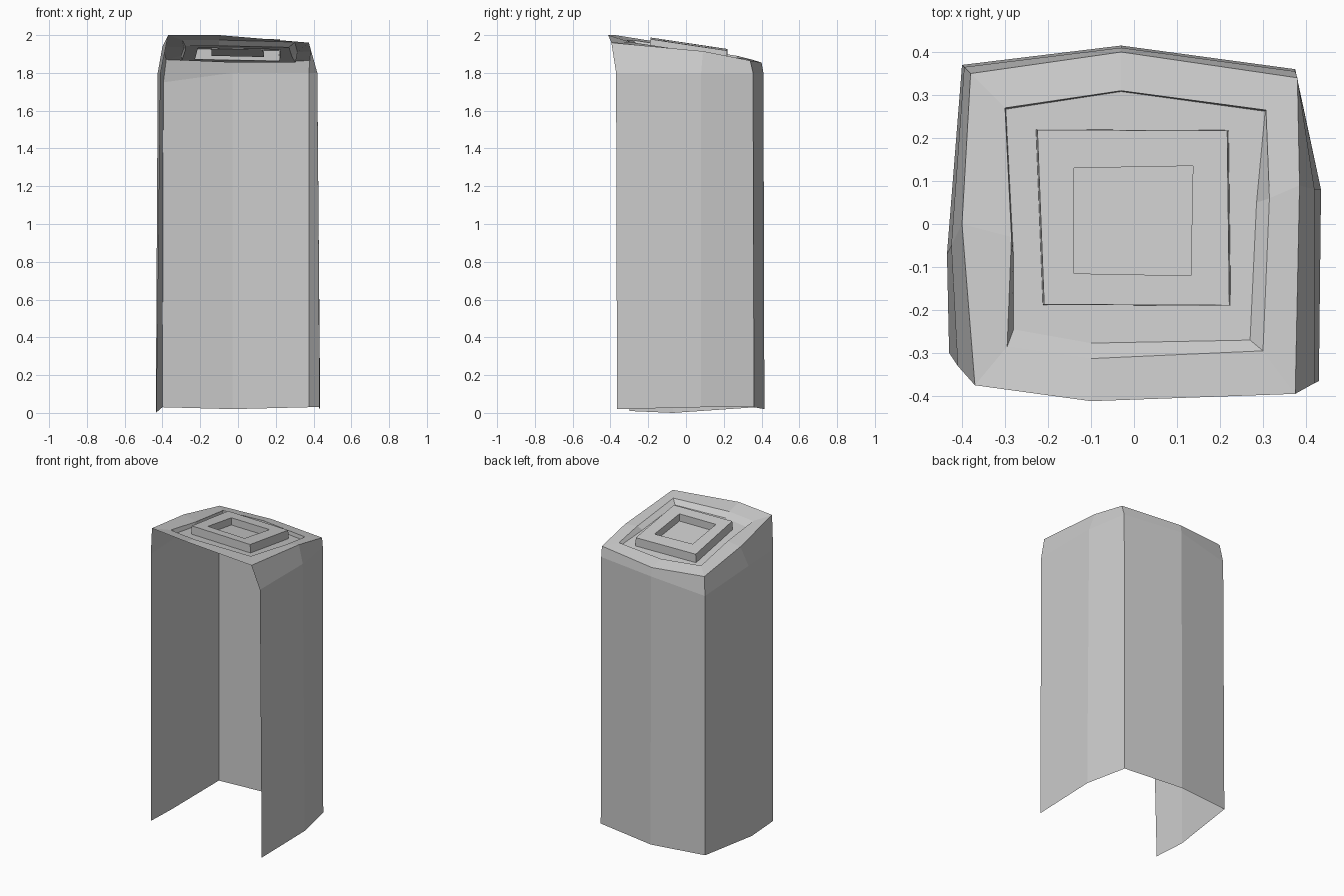
import bpy, bmesh


def lid_height(x, y, offset):
    # The lid slopes down to the back and slightly to the right
    return 1.925 - 0.15 * y - 0.02 * x + offset


def on_lid(points, offset):
    return [(x, y, lid_height(x, y, offset)) for x, y in points]


def with_midpoints(corners):
    # Four corners (front left, back left, back right, front right) to an eight-point ring
    ring = []
    for i, (x, y) in enumerate(corners):
        nx, ny = corners[(i + 1) % 4]
        ring += [(x, y), ((x + nx) / 2, (y + ny) / 2)]
    return ring


def loft(name, rings, closed, cap=False):
    bm = bmesh.new()
    loops = [[bm.verts.new(p) for p in ring] for ring in rings]
    for a, b in zip(loops, loops[1:]):
        n = len(a)
        for i in range(n if closed else n - 1):
            j = (i + 1) % n
            bm.faces.new((a[j], a[i], b[i], b[j]))
    if cap:
        bm.faces.new(list(reversed(loops[-1])))
    mesh = bpy.data.meshes.new(name)
    bm.to_mesh(mesh)
    bm.free()
    obj = bpy.data.objects.new(name, mesh)
    bpy.context.collection.objects.link(obj)
    return obj


# Rings run front left, left, back left, back, back right, right, front right
bottom = [(-0.43, -0.30, 0.01), (-0.435, -0.07, 0), (-0.40, 0.37, 0.03),
          (-0.03, 0.415, 0.02), (0.375, 0.36, 0.03), (0.435, 0.08, 0.03),
          (0.43, -0.365, 0.02)]
shoulder = [(-0.41, -0.33, 1.80), (-0.425, -0.05, 1.80), (-0.395, 0.365, 1.75),
            (-0.03, 0.41, 1.80), (0.375, 0.355, 1.80), (0.42, 0.08, 1.80),
            (0.42, -0.37, 1.80)]
# The top edge also has a front middle point
top_edge = [(-0.37, -0.375, 2.0), (-0.40, 0.0, 1.94), (-0.38, 0.35, 1.87),
            (-0.03, 0.40, 1.855), (0.38, 0.34, 1.865), (0.385, 0.09, 1.915),
            (0.375, -0.395, 1.96), (-0.10, -0.412, 2.0)]

# Three side walls with a bevelled shoulder, open at the front and below
loft("side_walls", [bottom, shoulder, top_edge[:7]], closed=False)

# Sloping lid: border, sunken groove, raised block and square recess
border = [(-0.295, -0.285), (-0.285, -0.03), (-0.30, 0.27), (-0.03, 0.31),
          (0.307, 0.265), (0.315, 0.06), (0.30, -0.295), (-0.10, -0.313)]
groove = [(-0.28, -0.245), (-0.28, -0.08), (-0.298, 0.267), (-0.03, 0.308),
          (0.305, 0.262), (0.285, 0.05), (0.27, -0.27), (-0.10, -0.277)]
block = with_midpoints([(-0.212, -0.188), (-0.228, 0.22), (0.22, 0.218), (0.225, -0.19)])
block_top = [(x * 0.985, y * 0.995) for x, y in block]
recess = with_midpoints([(-0.14, -0.115), (-0.14, 0.13), (0.137, 0.135), (0.132, -0.12)])

loft("stepped_lid", [
    top_edge,
    on_lid(border, 0.0),
    on_lid(groove, -0.025),
    on_lid(block, -0.025),
    on_lid(block_top, 0.03),
    on_lid(recess, 0.03),
    on_lid(recess, -0.018),
], closed=True, cap=True)
